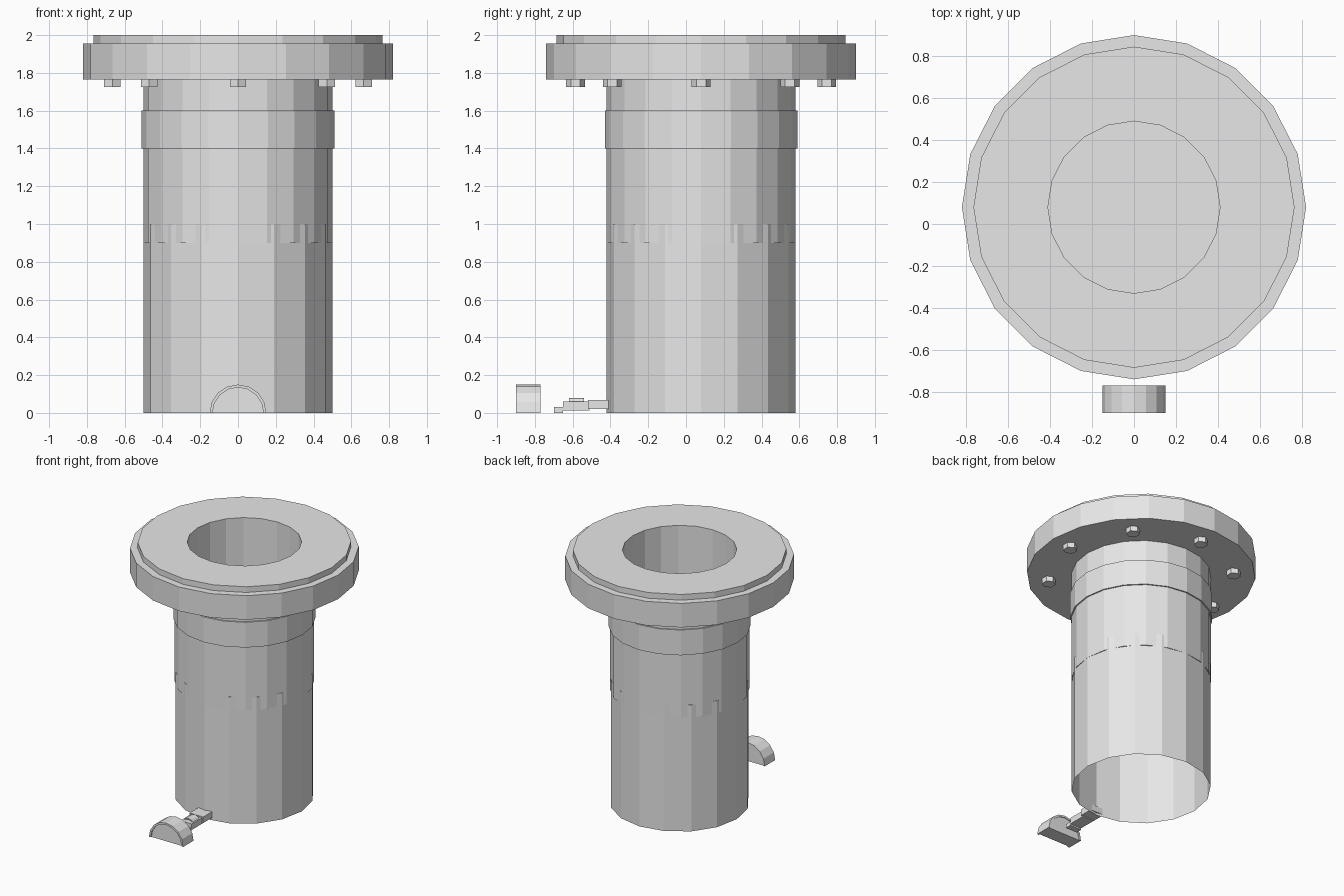
import bpy, bmesh, math

if "Cube" in bpy.data.objects:
    bpy.data.objects.remove(bpy.data.objects["Cube"])

grey = bpy.data.materials.new("plain_grey")
grey.diffuse_color = (0.8, 0.8, 0.8, 1)
grey.use_nodes = True
grey.node_tree.nodes["Principled BSDF"].inputs["Base Color"].default_value = grey.diffuse_color
CY = 0.08  # y of the column axis


def finish(name, bm, fix=True):
    if fix:
        bmesh.ops.recalc_face_normals(bm, faces=bm.faces)
    me = bpy.data.meshes.new(name)
    bm.to_mesh(me)
    bm.free()
    me.materials.append(grey)
    ob = bpy.data.objects.new(name, me)
    bpy.context.collection.objects.link(ob)
    return ob


def lathe(name, profile, sides, centre=(0, CY), closed=False, turn=0.0):
    """Spin (radius, z) points around a vertical axis."""
    bm = bmesh.new()
    rings = []
    for r, z in profile:
        ring = []
        for i in range(sides):
            a = turn + 2 * math.pi * i / sides
            ring.append(bm.verts.new((centre[0] + r * math.cos(a),
                                      centre[1] + r * math.sin(a), z)))
        rings.append(ring)
    pairs = list(zip(rings, rings[1:]))
    if closed:
        pairs.append((rings[-1], rings[0]))
    for lo, hi in pairs:
        for i in range(sides):
            j = (i + 1) % sides
            bm.faces.new((lo[i], lo[j], hi[j], hi[i]))
    return bm, rings


def box(name, x0, x1, y0, y1, z0, z1):
    bm = bmesh.new()
    bmesh.ops.create_cube(bm, size=1)
    for v in bm.verts:
        v.co = ((x0 + x1) / 2 + v.co.x * (x1 - x0),
                (y0 + y1) / 2 + v.co.y * (y1 - y0),
                (z0 + z1) / 2 + v.co.z * (z1 - z0))
    return finish(name, bm)


def arch(name, r_out, r_in, y0, y1, segs, z0=0.0, x0=0.0):
    """Half-round band along y; r_in = 0 gives a solid half disc."""
    bm = bmesh.new()
    pts = [(r_out * math.cos(math.pi * i / segs), r_out * math.sin(math.pi * i / segs))
           for i in range(segs + 1)]
    if r_in:
        pts += [(r_in * math.cos(math.pi * i / segs), r_in * math.sin(math.pi * i / segs))
                for i in range(segs, -1, -1)]
    f = bm.faces.new([bm.verts.new((x0 + x, y0, z0 + z)) for x, z in pts])
    ext = bmesh.ops.extrude_face_region(bm, geom=[f])
    for v in ext["geom"]:
        if isinstance(v, bmesh.types.BMVert):
            v.co.y = y1
    return finish(name, bm)


# Lower column: open at the bottom, closed at the top
bm, rings = lathe("lower_column", [(0.5, 0), (0.5, 1.0)], 16)
bm.faces.new(rings[1])
finish("lower_column", bm)

# Upper column sleeve, overlapping the lower column
bm, _ = lathe("upper_column", [(0.5, 0.9), (0.5, 1.765), (0.41, 1.765), (0.41, 0.9)], 20, closed=True)
finish("upper_column", bm)

# Collar band
bm, _ = lathe("collar", [(0.51, 1.4), (0.51, 1.6), (0.47, 1.6), (0.47, 1.4)], 20, closed=True)
finish("collar", bm)

# Stepped flange with the bore
bm, _ = lathe("flange", [(0.41, 1.765), (0.82, 1.765), (0.82, 1.955), (0.765, 1.955),
                         (0.765, 2.0), (0.41, 2.0)], 20, closed=True)
finish("flange", bm)

# Hexagonal bolts under the flange
for k in range(8):
    a = math.pi / 4 * k
    c = (0.665 * math.cos(a), CY + 0.665 * math.sin(a))
    bm, rings = lathe("bolt", [(0.05, 1.725), (0.05, 1.77)], 6, c, turn=math.pi / 2)
    bm.faces.new(rings[0])
    bm.faces.new(rings[1])
    finish("bolt_%d" % (k + 1), bm)

# Half-round block in front with a raised rim
arch("block_rim", 0.15, 0.135, -0.90, -0.77, 8)
arch("block_core", 0.136, 0, -0.89, -0.775, 8)

# Small latch between the block and the column
box("latch_foot", -0.05, 0.05, -0.70, -0.65, 0.0, 0.03)
box("latch_body", -0.05, 0.05, -0.65, -0.51, 0.012, 0.06)
box("latch_tail", -0.06, 0.06, -0.52, -0.41, 0.02, 0.068)
arch("latch_hoop", 0.05, 0.04, -0.62, -0.54, 6, z0=0.03)
